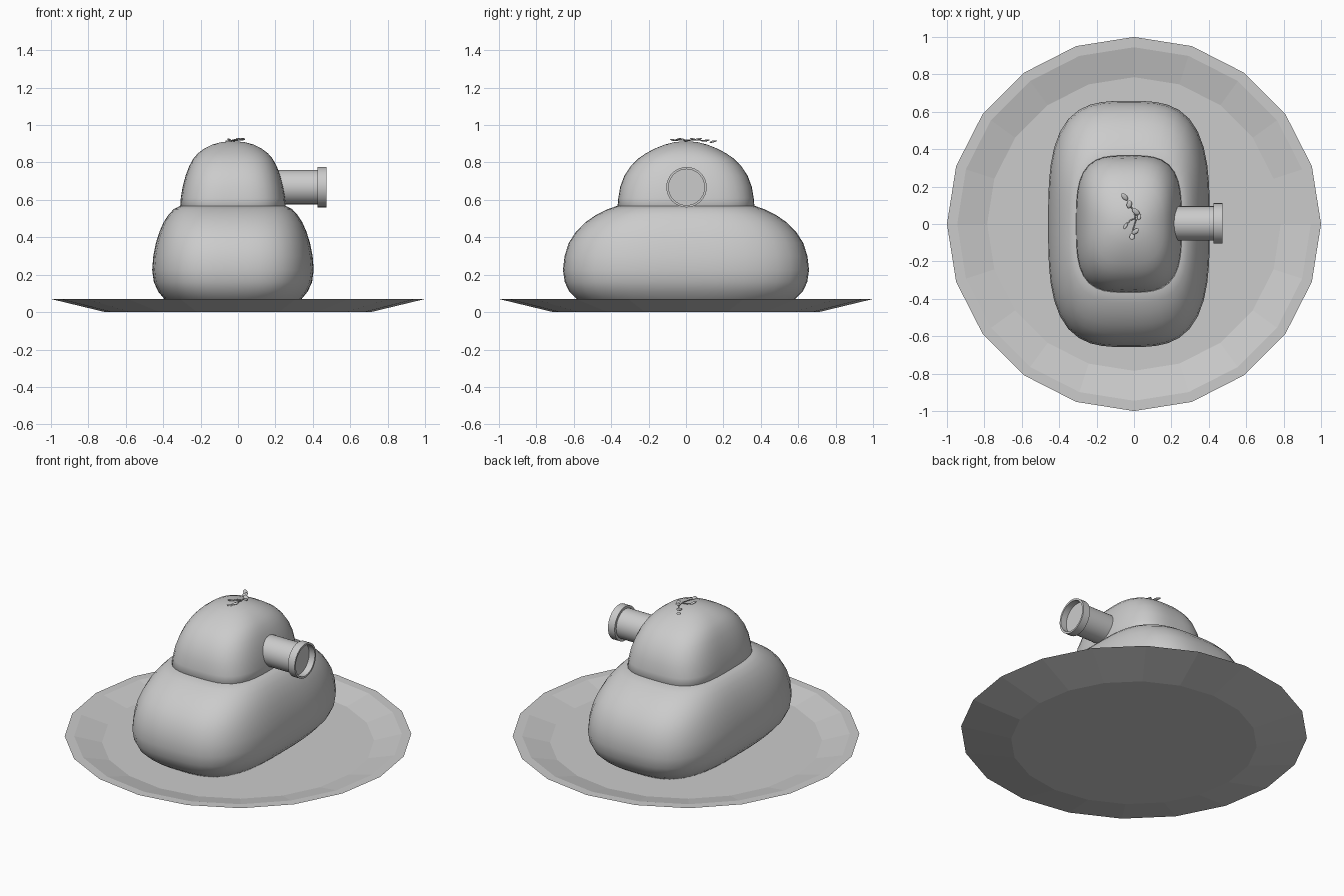
import bpy, bmesh, math
from mathutils import Matrix, Vector

if "Cube" in bpy.data.objects:
    bpy.data.objects.remove(bpy.data.objects["Cube"])


def finish(name, bm, angle):
    bmesh.ops.recalc_face_normals(bm, faces=bm.faces)
    me = bpy.data.meshes.new(name)
    bm.to_mesh(me)
    bm.free()
    ob = bpy.data.objects.new(name, me)
    bpy.context.collection.objects.link(ob)
    if angle:
        bpy.ops.object.select_all(action='DESELECT')
        ob.select_set(True)
        bpy.context.view_layer.objects.active = ob
        bpy.ops.object.shade_smooth_by_angle(angle=math.radians(angle))
    return ob


def loft(bm, rings):
    """Skin closed rings of points and cap both ends."""
    loops = [[bm.verts.new(p) for p in r] for r in rings]
    n = len(loops[0])
    for a, b in zip(loops, loops[1:]):
        for i in range(n):
            j = (i + 1) % n
            bm.faces.new((a[i], a[j], b[j], b[i]))
    bm.faces.new(loops[0])
    bm.faces.new(loops[-1])


def super_ring(z, hx, hy, e, cx=-0.027, n=48):
    pts = []
    for i in range(n):
        t = math.tau * (i + 0.5) / n
        c, s = math.cos(t), math.sin(t)
        r = (abs(c) ** e + abs(s) ** e) ** (-1 / e)
        pts.append((cx + hx * c * r, hy * s * r, z))
    return pts


def lathe(name, profile, n, mat=Matrix(), angle=0):
    """Revolve (radius, height) pairs around local z."""
    bm = bmesh.new()
    loft(bm, [[mat @ Vector((r * math.cos(math.tau * i / n),
                             r * math.sin(math.tau * i / n), z))
               for i in range(n)] for r, z in profile])
    return finish(name, bm, angle)


# Low-poly plate
lathe("plate", [(0.71, 0), (1.0, 0.07), (0.945, 0.07), (0.785, 0.03)], 20)

# Lower mound: z, half width, half depth, squareness
lower = [(0.025, 0.32, 0.52, 3.0), (0.07, 0.367, 0.585, 3.1),
         (0.11, 0.40, 0.625, 3.2), (0.16, 0.423, 0.648, 3.2),
         (0.225, 0.432, 0.658, 3.2), (0.30, 0.426, 0.649, 3.2),
         (0.37, 0.412, 0.627, 3.2), (0.43, 0.393, 0.588, 3.2),
         (0.48, 0.371, 0.538, 3.2), (0.52, 0.345, 0.48, 3.2),
         (0.55, 0.317, 0.42, 3.3), (0.567, 0.285, 0.37, 3.4)]
# Upper mound
upper = [(0.55, 0.272, 0.355, 3.4), (0.567, 0.282, 0.366, 3.4),
         (0.61, 0.279, 0.362, 3.3), (0.67, 0.269, 0.352, 3.2),
         (0.73, 0.253, 0.329, 3.1), (0.78, 0.234, 0.296, 3.0),
         (0.82, 0.212, 0.257, 2.9), (0.85, 0.186, 0.213, 2.7),
         (0.875, 0.152, 0.165, 2.5), (0.895, 0.112, 0.115, 2.3),
         (0.908, 0.066, 0.066, 2.1), (0.913, 0.02, 0.02, 2.0)]
for name, prof in (("lower_mound", lower), ("upper_mound", upper)):
    bm = bmesh.new()
    loft(bm, [super_ring(*p) for p in prof])
    finish(name, bm, 50)

# Barrel with a recessed collar, pointing +x
to_x = Matrix.Translation((0, 0.003, 0.668)) @ Matrix.Rotation(math.pi / 2, 4, 'Y')
lathe("barrel", [(0.092, 0.1), (0.092, 0.425), (0.108, 0.425), (0.108, 0.472),
                 (0.096, 0.472), (0.096, 0.432)], 32, to_x, 30)

# Garnish leaves: x, y, z, half length, half width, heading, tilt
leaves = [(-0.05, 0.145, 0.912, 0.024, 0.013, -50, 12),
          (-0.025, 0.105, 0.917, 0.022, 0.014, 80, -10),
          (0.01, 0.066, 0.925, 0.024, 0.014, -40, 12),
          (0.028, 0.038, 0.925, 0.017, 0.010, 70, 15),
          (-0.045, -0.01, 0.920, 0.022, 0.008, 60, 20),
          (0.008, -0.04, 0.924, 0.022, 0.012, 40, -12),
          (-0.01, -0.068, 0.920, 0.018, 0.014, 80, 10)]
bm = bmesh.new()
for x, y, z, a, b, head, tilt in leaves:
    m = (Matrix.Translation((x, y, z))
         @ Matrix.Rotation(math.radians(head), 4, 'Z')
         @ Matrix.Rotation(math.radians(tilt), 4, 'Y')
         @ Matrix.Diagonal((a, b, 0.005, 1)))
    bmesh.ops.create_uvsphere(bm, u_segments=12, v_segments=6, radius=1, matrix=m)
finish("garnish_leaves", bm, 40)

# Garnish stems
cu = bpy.data.curves.new("garnish_stems", 'CURVE')
cu.dimensions = '3D'
cu.bevel_depth = 0.003
cu.bevel_resolution = 1
for pts in ([(-0.03, 0.11, 0.913), (0.0, 0.07, 0.92), (0.01, 0.02, 0.92),
             (-0.005, -0.03, 0.92), (-0.01, -0.06, 0.917)],
            [(0.005, 0.03, 0.92), (-0.02, 0.02, 0.918), (-0.04, -0.005, 0.916)],
            [(0.008, 0.05, 0.92), (0.035, 0.035, 0.922)]):
    sp = cu.splines.new('POLY')
    sp.points.add(len(pts) - 1)
    for p, co in zip(sp.points, pts):
        p.co = (*co, 1)
bpy.context.collection.objects.link(bpy.data.objects.new("garnish_stems", cu))
